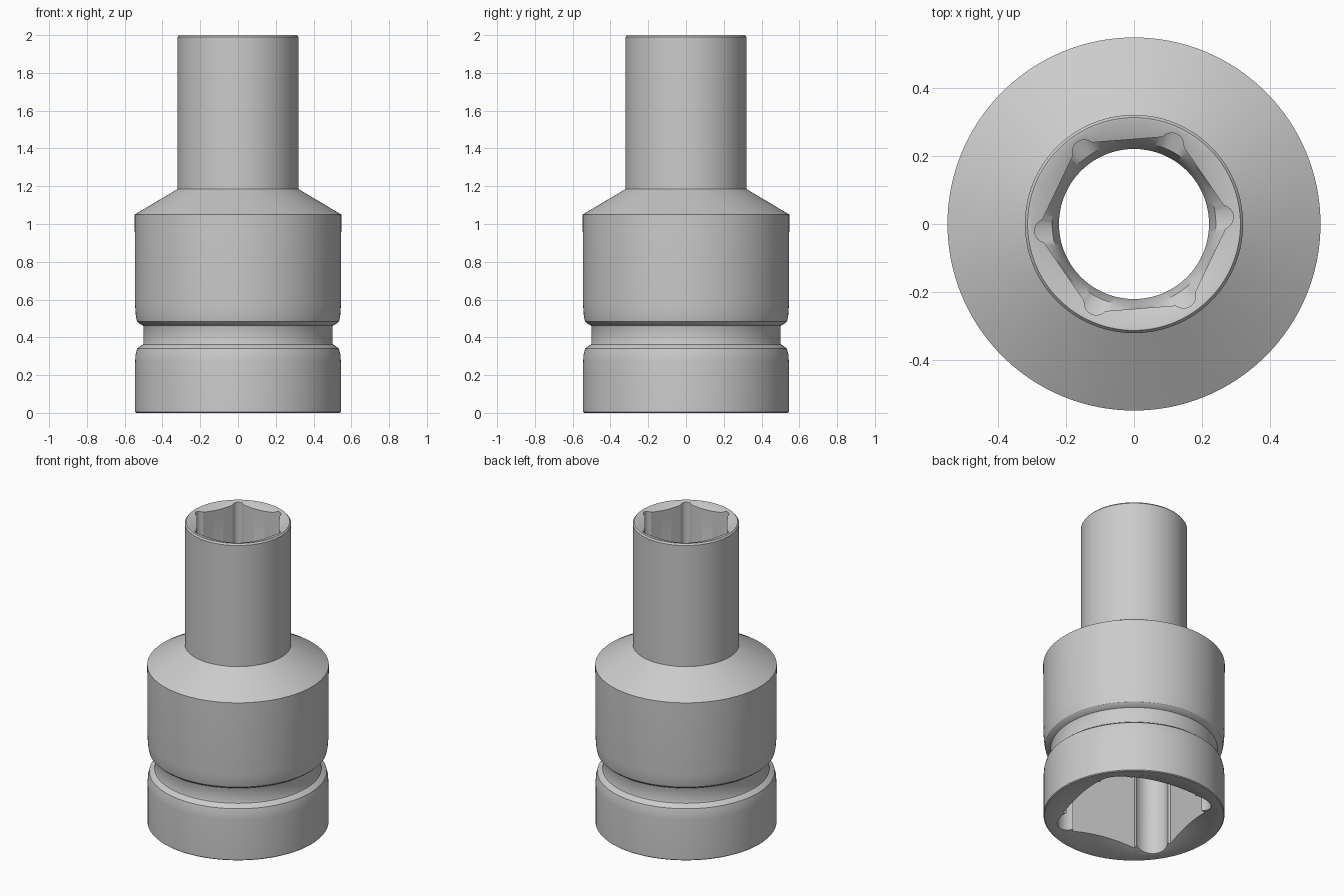
import bpy, bmesh
from math import sin, cos, pi, radians, sqrt

if "Cube" in bpy.data.objects:
    bpy.data.objects.remove(bpy.data.objects["Cube"])

N = 240  # points around every ring


def circle(r):
    return lambda a: r


def lobed(sides, apothem, lobe_at, lobe_r, turn):
    """Polar outline of a polygon whose corners end in round relief lobes."""
    def radius(a):
        step = 2 * pi / sides
        d = (a - turn + step / 2) % step - step / 2      # angle from nearest corner
        straight = apothem / cos(step / 2 - abs(d))
        s = lobe_at * sin(d)
        lobe = lobe_at * cos(d) + sqrt(lobe_r**2 - s * s) if abs(s) < lobe_r else 0
        # follow the flat, then the lobe; the lobe also rounds off the corner
        return lobe if abs(s) < lobe_r * 0.93 else min(straight, lobe_at + lobe_r)
    return radius


hexagon = lobed(6, 0.248, 0.257, 0.035, radians(4.5))
square = lobed(4, 0.372, 0.378, 0.1, radians(34))

# closed sequence of rings: (radius function, height or height function)
rings = [
    # outside, bottom to top
    (circle(0.54), 0), (circle(0.545), 0.005), (circle(0.545), 0.27),
    (circle(0.542), 0.31), (circle(0.534), 0.34), (circle(0.52), 0.352),
    (circle(0.503), 0.362), (circle(0.5), 0.37),
    (circle(0.5), 0.455), (circle(0.503), 0.463), (circle(0.522), 0.472),
    (circle(0.535), 0.485), (circle(0.541), 0.515), (circle(0.545), 0.57),
    (circle(0.547), 1.05), (circle(0.32), 1.185), (circle(0.32), 1.99),
    (circle(0.312), 2.0),
    # countersunk hexagon opening
    (circle(0.305), 2.0),
    (hexagon, lambda a: 2.0 - 0.4 * (0.305 - hexagon(a))),
    (hexagon, 1.45),
    # through bore
    (circle(0.24), 1.43), (circle(0.22), 1.38), (circle(0.22), 0.9),
    # countersunk square drive
    (square, 0.9),
    (square, lambda a: 0.35 * (0.49 - square(a))),
    (circle(0.49), 0),
]

bm = bmesh.new()
loops = []
for radius, height in rings:
    loop = []
    for i in range(N):
        a = 2 * pi * i / N
        z = height(a) if callable(height) else height
        loop.append(bm.verts.new((radius(a) * cos(a), radius(a) * sin(a), z)))
    loops.append(loop)
for k, lower in enumerate(loops):
    upper = loops[(k + 1) % len(loops)]
    for i in range(N):
        j = (i + 1) % N
        bm.faces.new((lower[i], lower[j], upper[j], upper[i]))
bmesh.ops.recalc_face_normals(bm, faces=bm.faces)

mesh = bpy.data.meshes.new("impact_socket")
bm.to_mesh(mesh)
bm.free()
socket = bpy.data.objects.new("impact_socket", mesh)
bpy.context.collection.objects.link(socket)
bpy.context.view_layer.objects.active = socket
socket.select_set(True)
bpy.ops.object.shade_smooth_by_angle(angle=radians(28))
